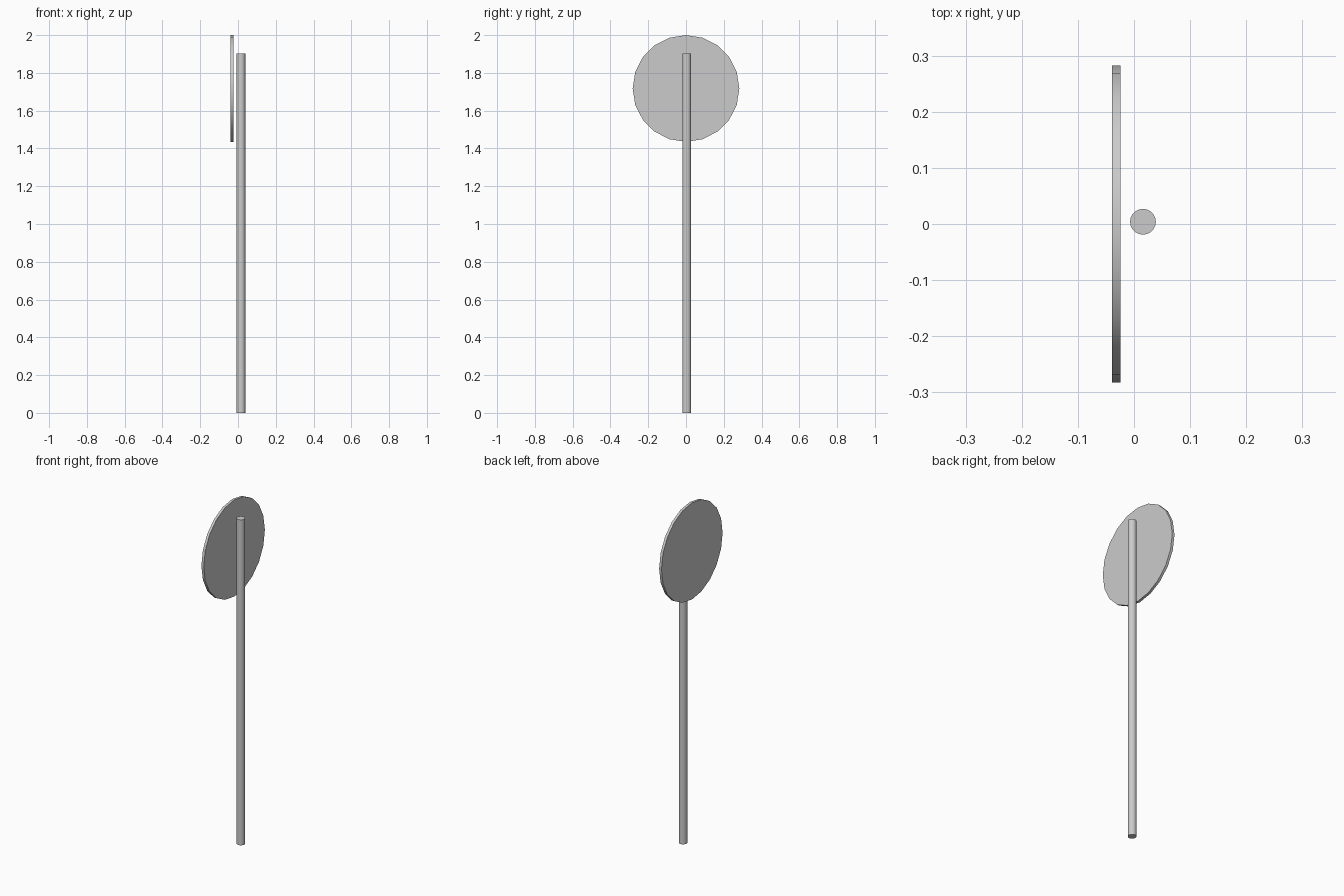
import bpy
from math import pi

if "Cube" in bpy.data.objects:
    bpy.data.objects.remove(bpy.data.objects["Cube"])


def cylinder(name, radius, depth, location, rotation=(0, 0, 0)):
    bpy.ops.mesh.primitive_cylinder_add(vertices=20, radius=radius, depth=depth,
                                        location=location, rotation=rotation)
    obj = bpy.context.object
    obj.name = name
    bpy.ops.object.shade_smooth_by_angle()
    return obj


# Upright pole
POLE_H = 1.903
cylinder("pole", 0.023, POLE_H, (0.016, 0.004, POLE_H / 2))

# Round sign plate, standing just clear of the pole and facing -x
PLATE_R = 0.2825
cylinder("sign_plate", PLATE_R, 0.015, (-0.0315, 0, 2 - PLATE_R), (0, pi / 2, 0))
